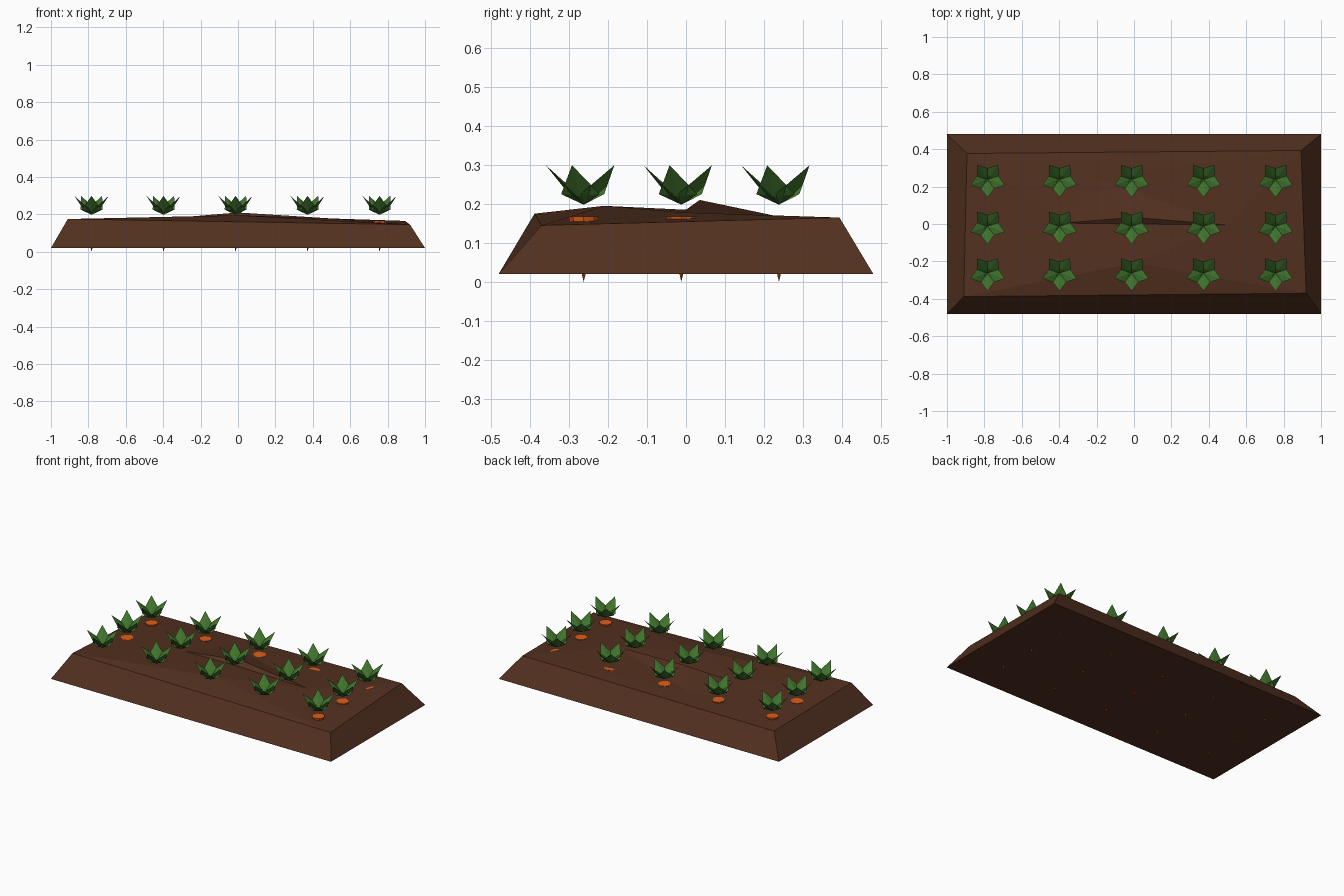
import bpy, bmesh, math
from mathutils import Vector, Matrix
from mathutils.geometry import delaunay_2d_cdt

if "Cube" in bpy.data.objects:
    bpy.data.objects.remove(bpy.data.objects["Cube"])


def material(name, rgb):
    m = bpy.data.materials.new(name)
    m.diffuse_color = (*rgb, 1)
    m.use_nodes = True
    m.node_tree.nodes["Principled BSDF"].inputs["Base Color"].default_value = m.diffuse_color
    return m


def finish(bm, name, mat):
    bmesh.ops.recalc_face_normals(bm, faces=bm.faces[:])
    me = bpy.data.meshes.new(name)
    bm.to_mesh(me)
    bm.free()
    me.materials.append(mat)
    return me


def place(me, name, loc=(0, 0, 0)):
    ob = bpy.data.objects.new(name, me)
    ob.location = loc
    bpy.context.collection.objects.link(ob)
    return ob


soil_mat = material("soil", (0.085, 0.03, 0.014))
carrot_mat = material("carrot_orange", (0.75, 0.11, 0.01))
leaf_mat = material("leaf_green", (0.05, 0.17, 0.025))

# soil bed: flat rectangular base, sloped sides, uneven faceted top
top = [(-0.91, -0.388, 0.175), (0.92, -0.37, 0.145), (0.893, 0.393, 0.165), (-0.893, 0.377, 0.15),
       (-0.38, 0.005, 0.178), (0, 0.035, 0.21), (0, 0.0, 0.185), (0.5, -0.005, 0.178),
       (0, -0.21, 0.195), (-0.2, 0.25, 0.165)]
bm = bmesh.new()
tv = [bm.verts.new(p) for p in top]
bv = [bm.verts.new((x, y, 0.02)) for x, y in ((-1, -0.48), (1, -0.48), (1, 0.48), (-1, 0.48))]
tris = delaunay_2d_cdt([Vector(p[:2]) for p in top], [], [], 0, 1e-5)[2]
for t in tris:
    bm.faces.new([tv[i] for i in t])
for i in range(4):
    j = (i + 1) % 4
    bm.faces.new((bv[i], bv[j], tv[j], tv[i]))
bm.faces.new(bv[::-1])
place(finish(bm, "soil_bed", soil_mat), "soil_bed")

# carrot root: cone pointing down, its tip poking through the bed
bm = bmesh.new()
bmesh.ops.create_cone(bm, cap_ends=True, segments=8, radius1=0.0, radius2=0.039, depth=0.168,
                      matrix=Matrix.Translation((0, 0, 0.084)))
bmesh.ops.remove_doubles(bm, verts=bm.verts[:], dist=1e-5)
carrot = finish(bm, "carrot_root", carrot_mat)

# leaf crown: five thin kite-shaped leaves leaning out at 45 degrees
bm = bmesh.new()
for k in range(5):
    rot = Matrix.Rotation(math.radians(-90 + 72 * k), 3, 'Z')

    def vert(r, w, z):
        return bm.verts.new(rot @ Vector((r, w, z)))

    base, tip = vert(0, 0, 0.198), vert(0.097, 0, 0.299)
    ring = [vert(0.027, -0.052, 0.225), vert(0.033, 0, 0.219),
            vert(0.027, 0.052, 0.225), vert(0.021, 0, 0.231)]
    for i in range(4):
        a, b = ring[i], ring[(i + 1) % 4]
        bm.faces.new((base, b, a))
        bm.faces.new((tip, a, b))
crown = finish(bm, "leaf_crown", leaf_mat)

# three rows of five plants
for row in range(3):
    for col in range(5):
        loc = (-0.783 + 0.385 * col, -0.262 + 0.25 * row, 0)
        place(carrot, f"carrot_root_{row}_{col}", loc)
        place(crown, f"leaf_crown_{row}_{col}", loc)
